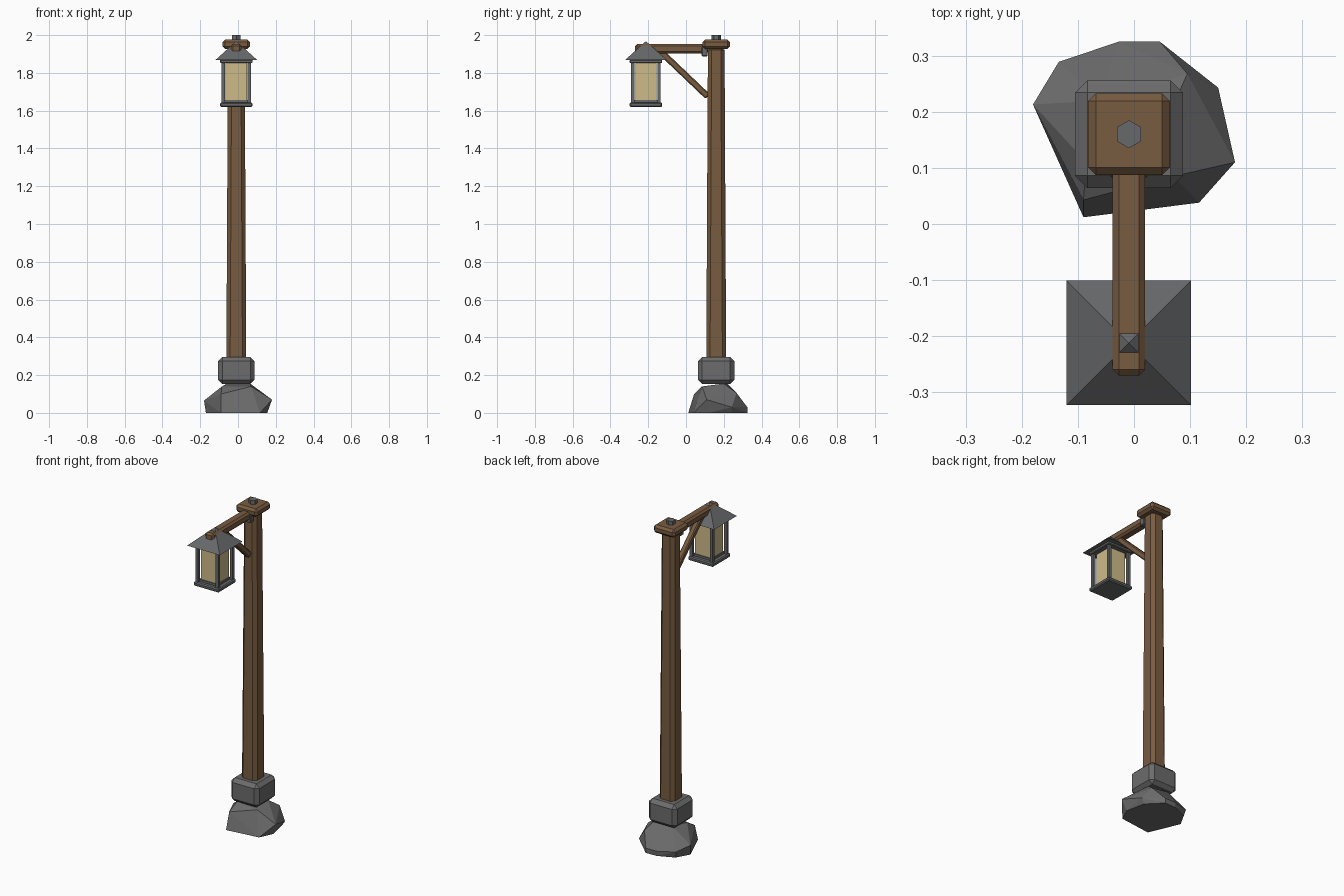
import bpy, bmesh, math
from mathutils import Vector, Matrix

if "Cube" in bpy.data.objects:
    bpy.data.objects.remove(bpy.data.objects["Cube"])

CX, PY, LY = -0.009, 0.16, -0.212   # shared x centre, post y, lantern y


def material(name, rgb):
    m = bpy.data.materials.new(name)
    m.diffuse_color = (*rgb, 1)
    m.use_nodes = True
    m.node_tree.nodes["Principled BSDF"].inputs["Base Color"].default_value = m.diffuse_color
    return m


WOOD = material("brown wood", (0.19, 0.107, 0.053))
STONE = material("grey stone", (0.15, 0.15, 0.15))
METAL = material("dark metal", (0.135, 0.138, 0.142))
GLASS = material("warm glass", (0.62, 0.50, 0.25))


def finish(bm, name, mat):
    bmesh.ops.recalc_face_normals(bm, faces=bm.faces)
    me = bpy.data.meshes.new(name)
    bm.to_mesh(me)
    bm.free()
    me.materials.append(mat)
    ob = bpy.data.objects.new(name, me)
    bpy.context.collection.objects.link(ob)
    return ob


def box(name, mat, centre, size, bevel=0.0, taper=1.0, rot_x=0.0):
    bm = bmesh.new()
    bmesh.ops.create_cube(bm, size=1)
    for v in bm.verts:
        k = taper if v.co.z > 0 else 1
        v.co = Vector((v.co.x * size[0] * k, v.co.y * size[1] * k, v.co.z * size[2]))
    if bevel:
        bmesh.ops.bevel(bm, geom=bm.edges[:], offset=bevel, segments=1,
                        profile=0.5, affect='EDGES')
    bmesh.ops.transform(bm, verts=bm.verts,
                        matrix=Matrix.Translation(centre) @ Matrix.Rotation(rot_x, 4, 'X'))
    return finish(bm, name, mat)


def cone(name, mat, centre, sides, r1, r2, height, turn=0.0):
    bm = bmesh.new()
    bmesh.ops.create_cone(bm, cap_ends=True, segments=sides, radius1=r1, radius2=r2,
                          depth=height, matrix=Matrix.Translation(centre) @ Matrix.Rotation(turn, 4, 'Z'))
    return finish(bm, name, mat)


# Faceted base rock: hull of a few points
rock = [(-.17, .2, 0), (-.09, .012, 0), (.116, .038, 0), (.155, .12, 0), (.13, .24, 0),
        (.046, .325, 0), (-.027, .322, 0), (-.125, .28, 0),
        (-.18, .213, .065), (.18, .11, .07), (.15, .243, .03), (-.134, .289, .04),
        (-.027, .325, .03), (.046, .325, .03), (-.09, .043, .1), (.095, .268, .105),
        (-.085, .11, .14), (.07, .085, .14), (.065, .2, .155), (-.06, .22, .155)]
bm = bmesh.new()
for p in rock:
    bm.verts.new(p)
hull = bmesh.ops.convex_hull(bm, input=bm.verts)
bmesh.ops.delete(bm, geom=list({g for g in hull["geom_interior"] if isinstance(g, bmesh.types.BMVert)}),
                 context='VERTS')
finish(bm, "base_rock", STONE)

# Post with stone collar, cap and bolt
box("stone_collar", STONE, (CX, PY, 0.225), (0.192, 0.192, 0.144), 0.022)
box("post", WOOD, (CX, PY, 1.08), (0.106, 0.106, 1.72), 0.02, 0.83)
box("post_cap", WOOD, (CX, PY, 1.952), (0.146, 0.146, 0.05), 0.014)
cone("cap_bolt", METAL, (CX, PY, 1.98), 6, 0.025, 0.025, 0.04)

# Arm, bracket and diagonal brace
box("arm", WOOD, (CX, -0.075, 1.928), (0.058, 0.39, 0.05), 0.011)
box("arm_bracket", METAL, (CX, 0.099, 1.913), (0.07, 0.032, 0.05), 0.004)
a, b = Vector((CX, -0.14, 1.918)), Vector((CX, 0.115, 1.675))
d = b - a
box("brace", WOOD, (a + b) / 2, (0.034, 0.034, d.length), 0.006,
    rot_x=math.atan2(-d.y, d.z))

# Hanging lantern
cone("lantern_roof", METAL, (CX, LY, 1.918), 4, 0.111 * math.sqrt(2), 0, 0.1, math.pi / 4)
box("lantern_top_rim", METAL, (CX, LY, 1.861), (0.172, 0.172, 0.018), 0.004)
box("lantern_floor", METAL, (CX, LY, 1.631), (0.172, 0.172, 0.024), 0.006)
box("lantern_glass", GLASS, (CX, LY, 1.75), (0.112, 0.112, 0.218))
box("glass_seat", METAL, (CX, LY, 1.648), (0.122, 0.122, 0.016))
for sx in (-1, 1):
    for sy in (-1, 1):
        box("lantern_corner_bar", METAL, (CX + sx * 0.069, LY + sy * 0.069, 1.747),
            (0.018, 0.018, 0.22))
